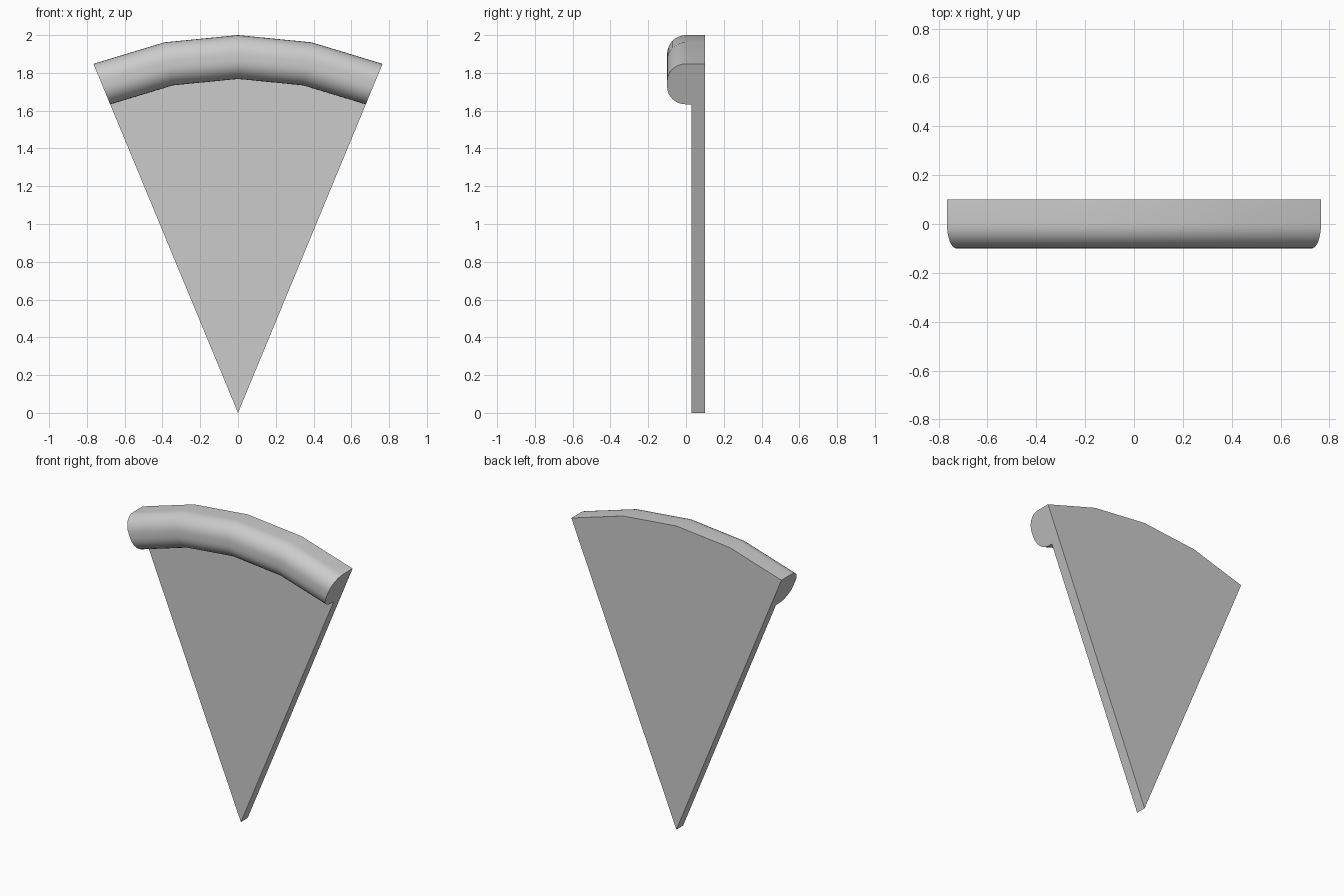
import bpy, bmesh, math
from mathutils import Vector, Matrix

cube = bpy.data.objects.get("Cube")
if cube:
    bpy.data.objects.remove(cube, do_unlink=True)

RADIUS, INNER = 2.0, 1.768      # outer and inner edge of the crust
BACK, BASE, FRONT = 0.1, 0.03, -0.1
ROUND, STEPS = 0.1, 8           # crust rounding
HALF = math.radians(22.5)       # half the wedge angle
SEGMENTS = 4


def corner(r, start):
    """Quarter-round points (radius, y) of the crust section."""
    for i in range(STEPS + 1):
        a = start + math.pi / 2 * i / STEPS
        yield r + ROUND * math.cos(a), FRONT + ROUND - ROUND * math.sin(a)


# Section of the slice: thin base with a raised, rounded crust
profile = [(0, BACK), (RADIUS, BACK)]
profile += corner(RADIUS - ROUND, 0)
profile += corner(INNER + ROUND, math.pi / 2)
profile += [(INNER, BASE), (0, BASE)]

# Sweep the section through the wedge angle
bm = bmesh.new()
turn = Matrix.Rotation(-HALF, 3, 'Y')
section = bm.faces.new([bm.verts.new(turn @ Vector((0, y, r))) for r, y in profile])
cap = bmesh.ops.duplicate(bm, geom=[section])
bmesh.ops.spin(bm, geom=[section], cent=(0, 0, 0), axis=(0, 1, 0),
               angle=HALF * 2, steps=SEGMENTS, use_duplicate=False)

# Weld the point of the wedge and drop collapsed faces
bmesh.ops.remove_doubles(bm, verts=bm.verts, dist=0.0001)
bmesh.ops.dissolve_degenerate(bm, edges=bm.edges, dist=0.0001)
bmesh.ops.recalc_face_normals(bm, faces=bm.faces)
mesh = bpy.data.meshes.new("wedge_slice")
bm.to_mesh(mesh)
bm.free()
wedge = bpy.data.objects.new("wedge_slice", mesh)
bpy.context.collection.objects.link(wedge)

# Plain grey finish
grey = bpy.data.materials.new("light_grey")
grey.use_nodes = True
colour = (0.6, 0.6, 0.6, 1)
grey.diffuse_color = colour
grey.node_tree.nodes["Principled BSDF"].inputs["Base Color"].default_value = colour
mesh.materials.append(grey)

bpy.ops.object.select_all(action='DESELECT')
wedge.select_set(True)
bpy.context.view_layer.objects.active = wedge
bpy.ops.object.shade_smooth_by_angle(angle=math.radians(30))
